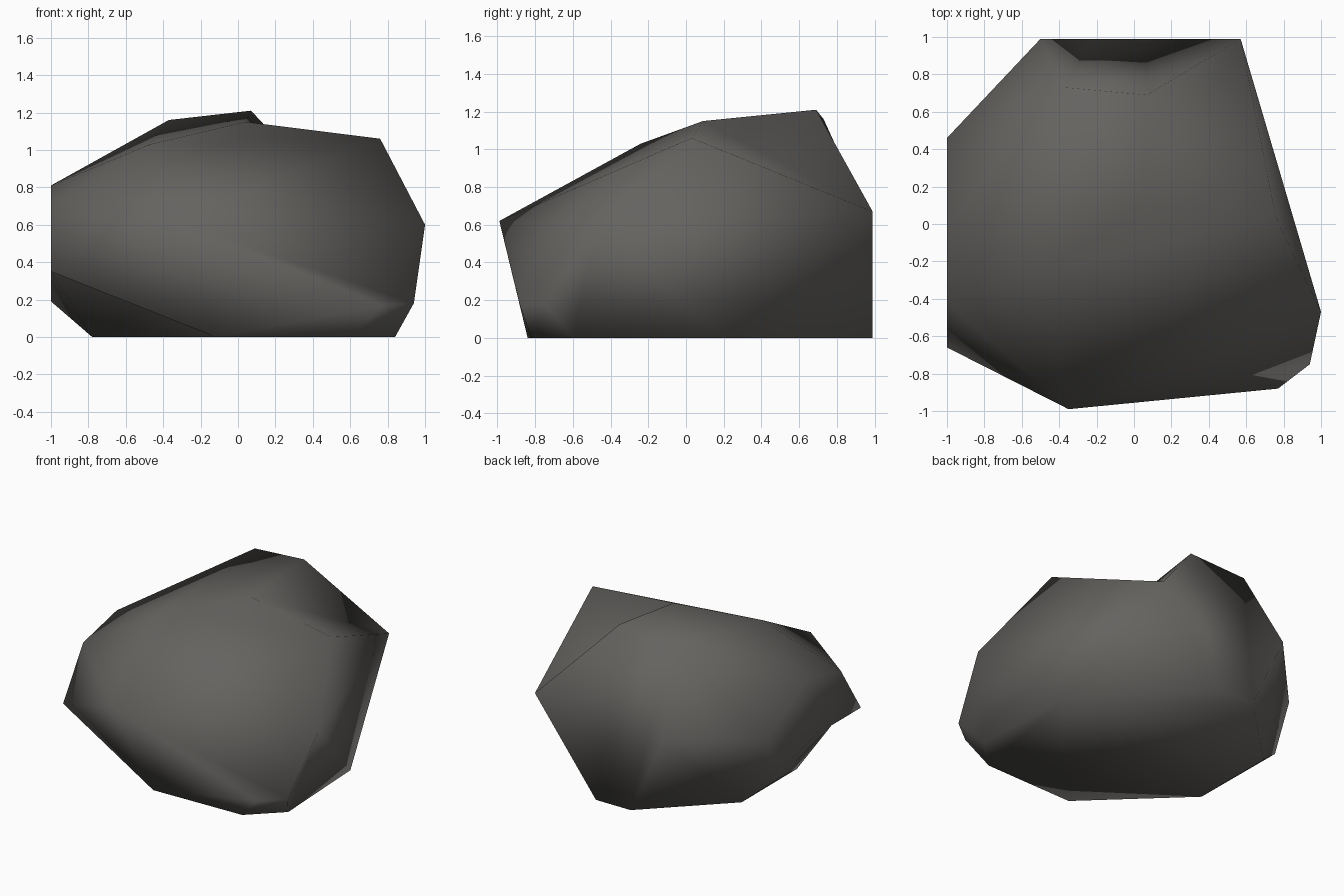
import bpy, bmesh

if "Cube" in bpy.data.objects:
    bpy.data.objects.remove(bpy.data.objects["Cube"])

# Corner points of the boulder, lettered by region
corners = {
    # crest
    "A": (.07, .69, 1.21), "B": (-.37, .73, 1.16), "V": (.04, .09, 1.15),
    "U": (-.47, -.24, 1.03), "D": (.76, .03, 1.06),
    # left side
    "S": (-1, -.02, .81), "Q": (-1, -.42, .72), "O": (-1, -.66, .35),
    "M": (-1, .31, .19), "Z": (-1, .46, .53),
    # back
    "C": (.57, .99, .67), "Y": (-.5, .99, .59),
    # front and right
    "T": (-.35, -.99, .62), "E": (1, -.47, .6), "F": (.94, -.75, .18), "J": (.77, -.88, .17),
    # base
    "W": (.06, .99, 0), "X": (-.23, .99, 0), "G": (.8, .2, 0), "H": (.84, -.6, 0),
    "I": (.61, -.82, 0), "K": (-.12, -.84, 0), "L": (-.78, -.21, 0), "N": (-.78, .45, 0),
}

# Wrap the corners in a faceted hull
bm = bmesh.new()
v = {k: bm.verts.new(p) for k, p in corners.items()}
bmesh.ops.convex_hull(bm, input=list(v.values()))
bmesh.ops.triangulate(bm, faces=bm.faces[:])


def flip(a, b):
    """Turn an outward ridge into a shallow valley."""
    e = bm.edges.get((v[a], v[b]))
    if e:
        bmesh.ops.rotate_edges(bm, edges=[e], use_ccw=False)


def patch(region, faces):
    """Replace the hull faces spanning a region with a dented set."""
    inside = {v[k] for k in region}
    old = [f for f in bm.faces if set(f.verts) <= inside]
    bmesh.ops.delete(bm, geom=old, context='FACES')
    for f in faces:
        pts = [v[k] for k in f]
        if not bm.faces.get(pts):
            bm.faces.new(pts)


# Valleys beside the peak, at the front corner and on the right
flip("A", "D")
flip("J", "E")
flip("F", "G")

# Hollow back
patch("ABCYWX", ["BYX", "BXW", "BWA", "AWC"])

# Undercut left corner
v["P"] = bm.verts.new((-1, -.31, .35))
patch("MOLKQSZ", ["OPK", "PLK", "PML", "POQ", "PQS", "PSZ", "PZM"])

bmesh.ops.delete(bm, geom=[e for e in bm.edges if not e.link_faces], context='EDGES')
bmesh.ops.holes_fill(bm, edges=bm.edges[:], sides=0)
bmesh.ops.recalc_face_normals(bm, faces=bm.faces[:])
for f in bm.faces:
    f.smooth = True

mesh = bpy.data.meshes.new("boulder")
bm.to_mesh(mesh)
bm.free()
rock = bpy.data.objects.new("boulder", mesh)
bpy.context.collection.objects.link(rock)

# Dark grey stone
stone = bpy.data.materials.new("dark grey stone")
stone.diffuse_color = (.13, .125, .117, 1)
stone.use_nodes = True
stone.node_tree.nodes["Principled BSDF"].inputs["Base Color"].default_value = stone.diffuse_color
mesh.materials.append(stone)
